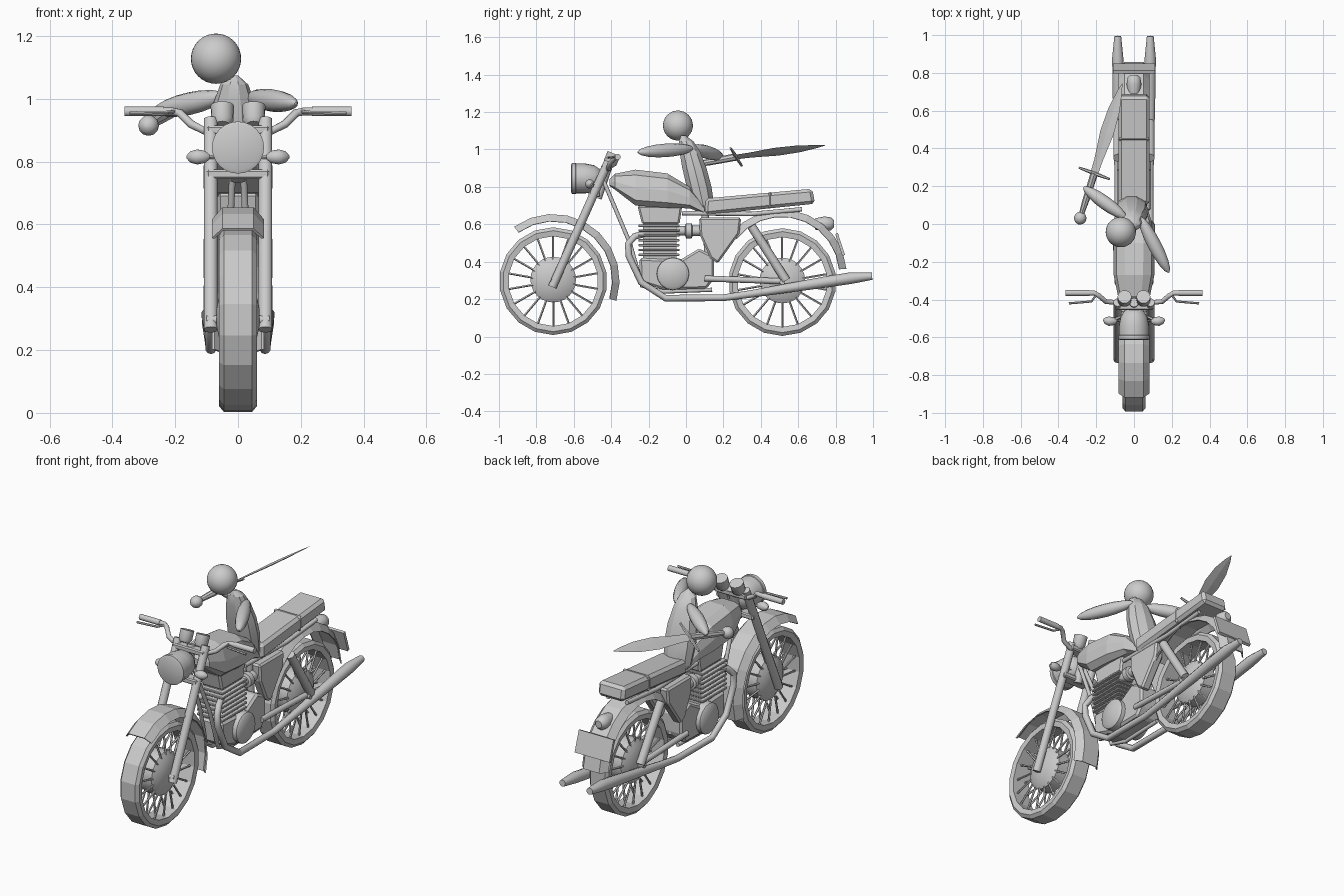
import bpy, bmesh, math
from mathutils import Vector as V

if "Cube" in bpy.data.objects:
    bpy.data.objects.remove(bpy.data.objects["Cube"])


def loft(name, rings, closed=False, smooth=0, bevel=0):
    """Bridge a list of point rings into one surface."""
    bm = bmesh.new()
    vs = [[bm.verts.new(p) for p in r] for r in rings]
    n, m = len(rings[0]), len(rings)
    for i in range(m if closed else m - 1):
        a, b = vs[i], vs[(i + 1) % m]
        for j in range(n):
            k = (j + 1) % n
            bm.faces.new((a[j], a[k], b[k], b[j]))
    if not closed:
        bm.faces.new(vs[0])
        bm.faces.new(vs[-1])
    bmesh.ops.recalc_face_normals(bm, faces=bm.faces)
    me = bpy.data.meshes.new(name)
    bm.to_mesh(me)
    bm.free()
    if smooth:
        me.polygons.foreach_set("use_smooth", [True] * len(me.polygons))
        me.set_sharp_from_angle(angle=math.radians(smooth))
    ob = bpy.data.objects.new(name, me)
    bpy.context.collection.objects.link(ob)
    if bevel:
        mod = ob.modifiers.new("bevel", 'BEVEL')
        mod.width, mod.segments = bevel, 1
    return ob


def tube(name, pts, rad, sides=10, smooth=40):
    """Round bar through points; rad is one radius or one per point."""
    pts = [V(p) for p in pts]
    rads = rad if isinstance(rad, (list, tuple)) else [rad] * len(pts)
    d = pts[-1] - pts[0]
    ref = V((0, 0, 1)) if abs(d.x) > 0.7 * d.length else V((1, 0, 0))
    rings = []
    for i, p in enumerate(pts):
        t = (pts[min(i + 1, len(pts) - 1)] - pts[max(i - 1, 0)]).normalized()
        u = ref.cross(t).normalized()
        v = t.cross(u)
        rings.append([p + rads[i] * (u * math.cos(a) + v * math.sin(a))
                      for a in (2 * math.pi * k / sides for k in range(sides))])
    return loft(name, rings, smooth=smooth)


def limb(name, a, b, r, peak=0.5):
    """Tapered ellipsoid from a to b, fattest at fraction peak."""
    a, b = V(a), V(b)
    ts = [0.004, 0.06, 0.18, 0.34, 0.5, 0.66, 0.82, 0.94, 0.996]
    k = math.log(0.5) / math.log(peak)
    return tube(name, [a.lerp(b, t ** (1 / k)) for t in ts],
                [2 * r * math.sqrt(t * (1 - t)) for t in ts], 12)


def prism(name, yz, hw, bevel=0, x=0):
    return loft(name, [[(x + s * hw, y, z) for y, z in yz] for s in (-1, 1)], bevel=bevel)


def box(name, y0, y1, z0, z1, hw, bevel=0, x=0):
    return prism(name, [(y0, z0), (y1, z0), (y1, z1), (y0, z1)], hw, bevel, x)


def polar(cy, cz, r, a, x=0):
    return (x, cy + r * math.cos(a), cz + r * math.sin(a))


SIDES = ((-1, "left"), (1, "right"))

# Wheels: tyre ring, domed hub, axle and spokes
for name, cy, cz in (("front", -0.71, 0.296), ("rear", 0.515, 0.291)):
    prof = [(-.045, .288), (.045, .288), (.06, .27), (.055, .24), (-.055, .24), (-.06, .27)]
    loft(name + "_tyre", [[polar(cy, cz, r, math.radians(20 * i - 90), x) for x, r in prof]
                          for i in range(18)], closed=True)
    hub = [(-.068, .03), (-.055, .09), (-.035, .122), (.035, .122), (.055, .09), (.068, .03)]
    tube(name + "_hub", [(x, cy, cz + .008) for x, r in hub], [r for x, r in hub], 24)
    tube(name + "_axle", [(-.1, cy, cz), (.1, cy, cz)], .015)
    for s, side in SIDES:
        for i in range(18):
            a = math.radians(20 * i + 10)
            tube(f"{name}_spoke_{side}", [polar(cy, cz, .11, a, s * .04),
                                          polar(cy, cz, .25, a, s * .025)], .006, 5)

# Mudguards: trapezoid channel swept on an arc
sec = [(-.083, -.038), (-.05, 0), (.05, 0), (.083, -.038), (.075, -.04), (.046, -.008),
       (-.046, -.008), (-.075, -.04)]
for name, cy, cz, R, a0, a1 in (("front", -.71, .3, .355, 126, -18),
                                ("rear", .512, .332, .347, 142, 5)):
    loft(name + "_mudguard", [[polar(cy, cz, R + d, math.radians(a0 + (a1 - a0) * i / 9), x)
                               for x, d in sec] for i in range(10)])

# Fork, steering head and yokes
for s, side in SIDES:
    tube("fork_" + side, [(s * .087, -.715, .265), (s * .087, -.415, .935)], .023)
tube("steering_head", [(0, -.475, .74), (0, -.415, .92)], .025)
for y, z in ((-.425, .9), (-.49, .76)):
    box("fork_yoke", y - .03, y + .03, z - .015, z + .015, .1, .006)

# Handlebar, grips, levers, gauges
half = [(.36, -.365, .96), (.21, -.365, .96), (.185, -.38, .955), (.15, -.41, .92),
        (.105, -.415, .897)]
tube("handlebar", [(-x, y, z) for x, y, z in half] + half[::-1], .013)
for s, side in SIDES:
    tube("grip_" + side, [(s * .362, -.365, .96), (s * .235, -.365, .96)], .016)
    tube("lever_" + side, [(s * .2, -.375, .96), (s * .225, -.41, .957), (s * .345, -.42, .955)], .006, 6)
    tube("gauge_" + side, [(s * .05, -.415, .915), (s * .05, -.405, .93), (s * .05, -.385, .978)],
         [.025, .036, .037], 16)
    # Turn signals
    tube("signal_stalk_" + side, [(s * .04, -.475, .815), (s * .11, -.51, .815)], .008, 6)
    tube("turn_signal_" + side, [(s * .09, -.515, .815), (s * .105, -.515, .815),
                                 (s * .13, -.515, .815), (s * .15, -.51, .815),
                                 (s * .163, -.505, .815)], [.008, .02, .025, .019, .005])

# Headlight with rim and glass
tube("headlight_shell", [(0, y, .845) for y in (-.6, -.54, -.49, -.46, -.445)],
     [.08, .08, .07, .05, .02], 24)
tube("headlight_rim", [(0, y, .845) for y in (-.615, -.61, -.59, -.585)], [.072, .083, .083, .078], 24)

# Fuel tank
tank = [(-.41, .805, .84, .05), (-.38, .785, .87, .085), (-.27, .70, .892, .108),
        (-.1, .688, .872, .11), (.02, .685, .8, .092), (.1, .655, .7, .065)]
loft("fuel_tank", [[(x * w, y, b + (t - b) * f) for x, f in
                    ((-.45, 1), (.45, 1), (.85, .85), (1, .5), (1, .15), (.7, 0), (-.7, 0),
                     (-1, .15), (-1, .5), (-.85, .85))] for y, b, t, w in tank])

# Seat with strap
prism("seat", [(.1, .65), (.69, .71), (.675, .79), (.105, .738)], .082, .016)
prism("seat_strap", [(.44, .683), (.458, .685), (.458, .774), (.44, .772)], .085, .014)

# Engine: cylinder head, fins, crankcase, covers
prism("cylinder_head", [(-.26, .7), (-.02, .7), (-.035, .6), (-.235, .6)], .065, .01)
box("cylinder_barrel", -.23, -.05, .4, .61, .06)
for i in range(7):
    z = .43 + .026 * i
    box("cooling_fin", -.255, -.035, z, z + .013, .083, .003)
prism("crankcase", [(-.25, .42), (-.03, .41), (.07, .47), (.15, .43), (.15, .31), (.11, .255),
                    (-.12, .25), (-.245, .29)], .075, .012)
for s, side in SIDES:
    tube("engine_cover_" + side, [(s * x, -.07, .335) for x in (.06, .098, .11)], [.088, .086, .07], 16)
    tube("carburettor_" + side, [(s * .045, y, .565) for y in (-.05, -.005, 0, .03, .035, .12)],
         [.025, .025, .04, .04, .028, .028])
    # Side panels
    prism("side_panel_" + side, [(.07, .635), (.295, .635), (.285, .55), (.17, .39), (.13, .42),
                                 (.075, .54)], .028, .01, s * .062)
    # Exhaust pipe running into a long silencer
    x = s * .086
    tube("exhaust_" + side, [(s * .05, -.22, .55), (s * .07, -.275, .535), (x, -.31, .495),
                             (x, -.305, .43), (x, -.24, .29), (x, -.11, .205), (x, .2, .207),
                             (x, .35, .228), (x, .75, .292), (x, .88, .312), (x, .995, .322)],
         [.018, .018, .018, .018, .018, .018, .018, .02, .03, .031, .019])
    # Rear shocks and swingarm
    tube("rear_shock_" + side, [(x, .35, .59), (x, .535, .3)], .024)
    tube("swingarm_" + side, [(s * .075, .1, .31), (s * .075, .53, .295)], .016)
    # Frame rails
    tube("down_tube_" + side, [(s * .014, -.44, .83), (s * .03, -.3, .5), (s * .04, -.235, .27),
                               (s * .045, -.12, .24), (s * .045, .14, .25)], .011)
    tube("seat_rail_" + side, [(s * .055, -.02, .66), (s * .06, .35, .655), (s * .06, .62, .68)], .012)
tube("seat_post", [(0, .13, .3), (0, .1, .67)], .02)

# Tail lamp and number plate
tube("tail_lamp", [(0, y, .602) for y in (.69, .74, .775, .79)], [.03, .04, .035, .02], 14)
prism("rear_plate", [(.798, .548), (.812, .553), (.85, .437), (.836, .43)], .11)

# Rider: head, torso, arms
bpy.ops.mesh.primitive_uv_sphere_add(segments=32, ring_count=16, radius=.08, location=(-.07, -.043, 1.128))
bpy.context.object.name = "rider_head"
bpy.ops.object.shade_smooth()
torso = [(.105, .655, .05, .045), (.092, .7, .08, .062), (.07, .8, .09, .07), (.045, .9, .085, .068),
         (.02, .99, .065, .058), (0, 1.045, .045, .04), (-.015, 1.075, .012, .012)]
loft("rider_torso", [[(-.012 + w * math.cos(a), y + d * math.sin(a), z)
                      for a in (math.pi * k / 5 for k in range(10))] for y, z, w, d in torso], smooth=25)
limb("rider_arm_right", (.03, .04, 1.005), (.185, -.258, .985), .036)
limb("rider_arm_left", (-.04, .03, 1.01), (-.268, .195, .96), .036)

# Sword: pommel, handle, guard, leaf blade
P, G, T = V((-.285, .03, .915)), V((-.21, .268, .96)), V((-.062, .745, 1.022))
axis = (T - P).normalized()
limb("sword_pommel", P - axis * .033, P + axis * .035, .033)
tube("sword_handle", [P, P.lerp(G, .4), G], [.012, .018, .02], 8)
side = V((.16, -.06, .095)) * .5
tube("sword_guard", [G - side, G, G + side], [.006, .011, .006], 6)
wide = side.normalized()
flat = wide.cross(axis).normalized()
blade = [(0, .024), (.15, .026), (.45, .042), (.7, .036), (.9, .016), (1, .001)]
loft("sword_blade", [[G.lerp(T, t) + o for o in (wide * w, flat * w * .16, -wide * w, -flat * w * .16)]
                     for t, w in blade])
